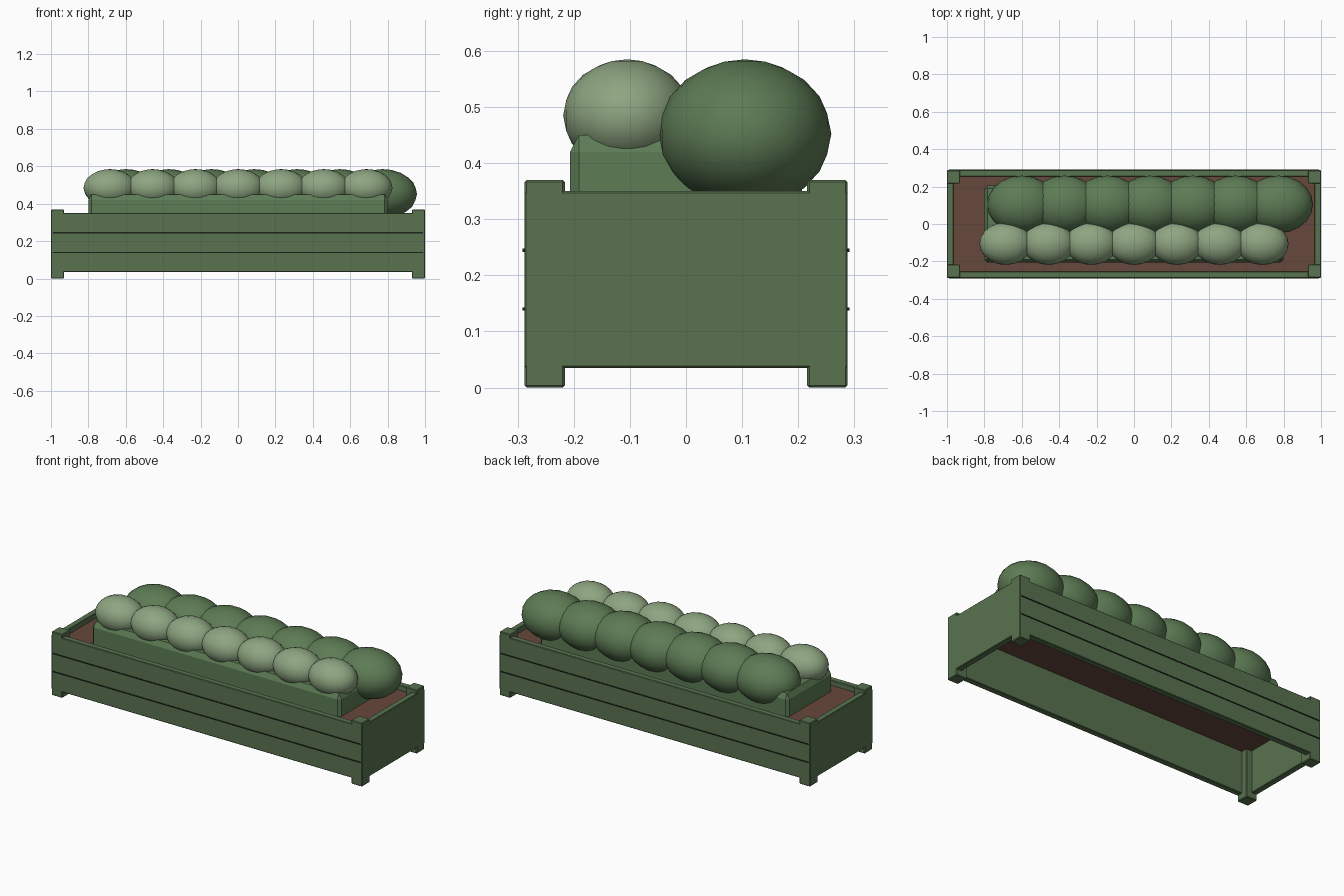
import bpy, bmesh
from mathutils import Matrix

if "Cube" in bpy.data.objects:
    bpy.data.objects.remove(bpy.data.objects["Cube"])


def material(name, rgb):
    m = bpy.data.materials.new(name)
    m.diffuse_color = (*rgb, 1)
    m.use_nodes = True
    m.node_tree.nodes["Principled BSDF"].inputs["Base Color"].default_value = m.diffuse_color
    return m


PAINT = material("painted_green", (0.10, 0.17, 0.08))
DARK = material("dark_gap", (0.012, 0.015, 0.01))
SOIL = material("soil_brown", (0.135, 0.065, 0.045))
LEAF = material("leaf_green", (0.11, 0.2, 0.09))
PALE = material("pale_leaf", (0.27, 0.38, 0.22))


def finish(name, bm, mat, loc):
    mesh = bpy.data.meshes.new(name)
    bm.to_mesh(mesh)
    bm.free()
    ob = bpy.data.objects.new(name, mesh)
    ob.location = loc
    bpy.context.collection.objects.link(ob)
    mesh.materials.append(mat)
    return ob


def box(name, lo, hi, mat, bevel=0.0, z_stretch=1.0):
    """Box between two corners; z_stretch makes the bevel taller than wide."""
    size = [b - a for a, b in zip(lo, hi)]
    bm = bmesh.new()
    bmesh.ops.create_cube(bm, size=1, matrix=Matrix.Diagonal(
        (size[0], size[1], size[2] / z_stretch, 1)))
    if bevel:
        bmesh.ops.bevel(bm, geom=bm.edges[:], offset=bevel, segments=1,
                        affect='EDGES')
    bmesh.ops.scale(bm, vec=(1, 1, z_stretch), verts=bm.verts)
    return finish(name, bm, mat, [(a + b) / 2 for a, b in zip(lo, hi)])


def clump(name, loc, radii, mat):
    bm = bmesh.new()
    bmesh.ops.create_icosphere(bm, subdivisions=3, radius=1,
                               matrix=Matrix.Diagonal((*radii, 1)))
    for f in bm.faces:
        f.smooth = True
    return finish(name, bm, mat, loc)


X, Y = 1.0, 0.288

# Trough walls, board gaps and corner posts
for s, side in ((-1, "front"), (1, "back")):
    a, b = sorted((s * 0.253, s * Y))
    box(side + "_wall", (-X, a, 0.035), (X, b, 0.35), PAINT, 0.003)
    for i, z in enumerate((0.14, 0.245)):
        a, b = sorted((s * 0.28, s * 0.291))
        box(f"{side}_board_gap_{i + 1}", (-0.99, a, z - 0.003),
            (0.99, b, z + 0.003), DARK)
    for t, end in ((-1, "left"), (1, "right")):
        a, b = sorted((s * 0.216, s * Y))
        c, d = sorted((t * 0.93, t * X))
        box(f"{side}_{end}_post", (c, a, 0), (d, b, 0.37), PAINT, 0.004)
for t, end in ((-1, "left"), (1, "right")):
    c, d = sorted((t * 0.965, t * X))
    box(end + "_wall", (c, -Y, 0.035), (d, Y, 0.35), PAINT, 0.003)

# Soil slab and hedge body
box("soil", (-0.97, -0.256, 0.28), (0.97, 0.256, 0.32), SOIL)
box("hedge_body", (-0.8, -0.207, 0.281), (0.8, 0.207, 0.45), LEAF, 0.016, 1.9)

# Two rows of rounded foliage
for i in range(7):
    clump(f"front_foliage_{i + 1}", (-0.686 + 0.2287 * i, -0.105, 0.485),
          (0.14, 0.114, 0.1), PALE)
    clump(f"back_foliage_{i + 1}", (-0.6 + 0.2287 * i, 0.105, 0.452),
          (0.185, 0.154, 0.133), LEAF)
